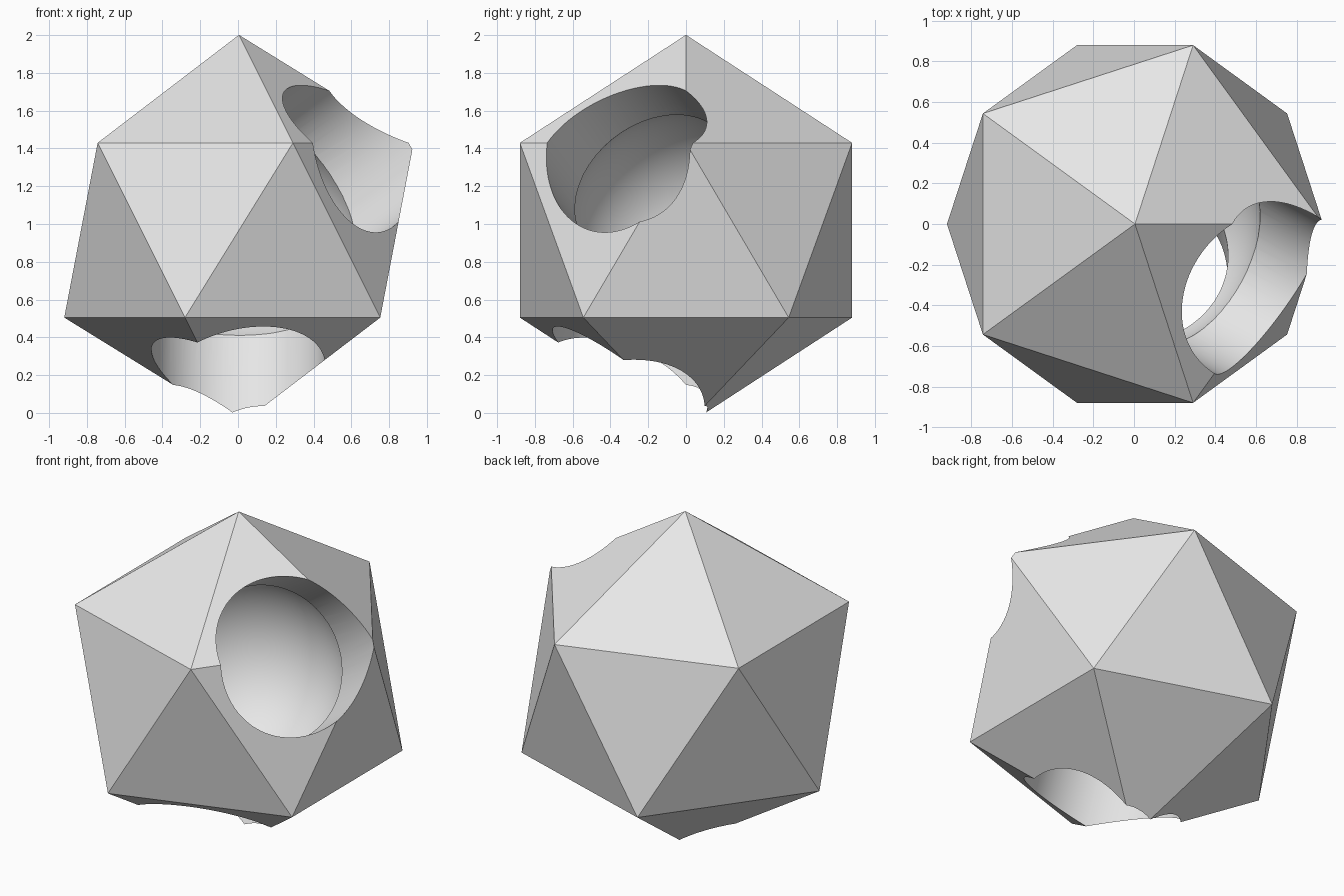
import bpy
import math
from mathutils import Vector

cube = bpy.data.objects.get("Cube")
if cube:
    bpy.data.objects.remove(cube, do_unlink=True)

CENTRE = Vector((0.005, 0, 0.967))
BODY_RADIUS = 1.034
CAVITY_RADIUS = 0.62
TUNNEL_RADIUS = 0.46
TUNNEL_LENGTH = 1.4
TUNNEL_DIRECTIONS = [(0.744, -0.403, 0.534), (-0.005, -0.373, -0.928)]

grey = bpy.data.materials.new("plain grey")
grey.use_nodes = True
grey.diffuse_color = (0.8, 0.8, 0.8, 1)
grey.node_tree.nodes["Principled BSDF"].inputs["Base Color"].default_value = (0.8, 0.8, 0.8, 1)

# Twenty-sided body
bpy.ops.mesh.primitive_ico_sphere_add(subdivisions=1, radius=BODY_RADIUS, location=CENTRE)
body = bpy.context.object
body.name = "hollow_icosahedron"

# Round inner cavity
bpy.ops.mesh.primitive_uv_sphere_add(segments=64, ring_count=32, radius=CAVITY_RADIUS, location=CENTRE)
cutters = [bpy.context.object]
cutters[0].name = "cavity_cutter"

# Tunnels from the cavity out through the shell
for direction in TUNNEL_DIRECTIONS:
    axis = Vector(direction).normalized()
    bpy.ops.mesh.primitive_cylinder_add(
        vertices=96, radius=TUNNEL_RADIUS, depth=TUNNEL_LENGTH,
        location=CENTRE + axis * TUNNEL_LENGTH / 2,
        rotation=axis.to_track_quat('Z', 'Y').to_euler())
    tunnel = bpy.context.object
    tunnel.name = "tunnel_cutter"
    cutters.append(tunnel)

# Carve the body, then discard the cutters
bpy.ops.object.select_all(action='DESELECT')
body.select_set(True)
bpy.context.view_layer.objects.active = body
for cutter in cutters:
    cutter.hide_render = True
    carve = body.modifiers.new("carve", 'BOOLEAN')
    carve.operation = 'DIFFERENCE'
    carve.solver = 'EXACT'
    carve.object = cutter
    bpy.ops.object.modifier_apply(modifier=carve.name)
for cutter in cutters:
    bpy.data.objects.remove(cutter, do_unlink=True)

# Smooth hollows, crisp facets and rims
body.data.materials.clear()
body.data.materials.append(grey)
bpy.ops.object.shade_smooth_by_angle(angle=math.radians(25))
